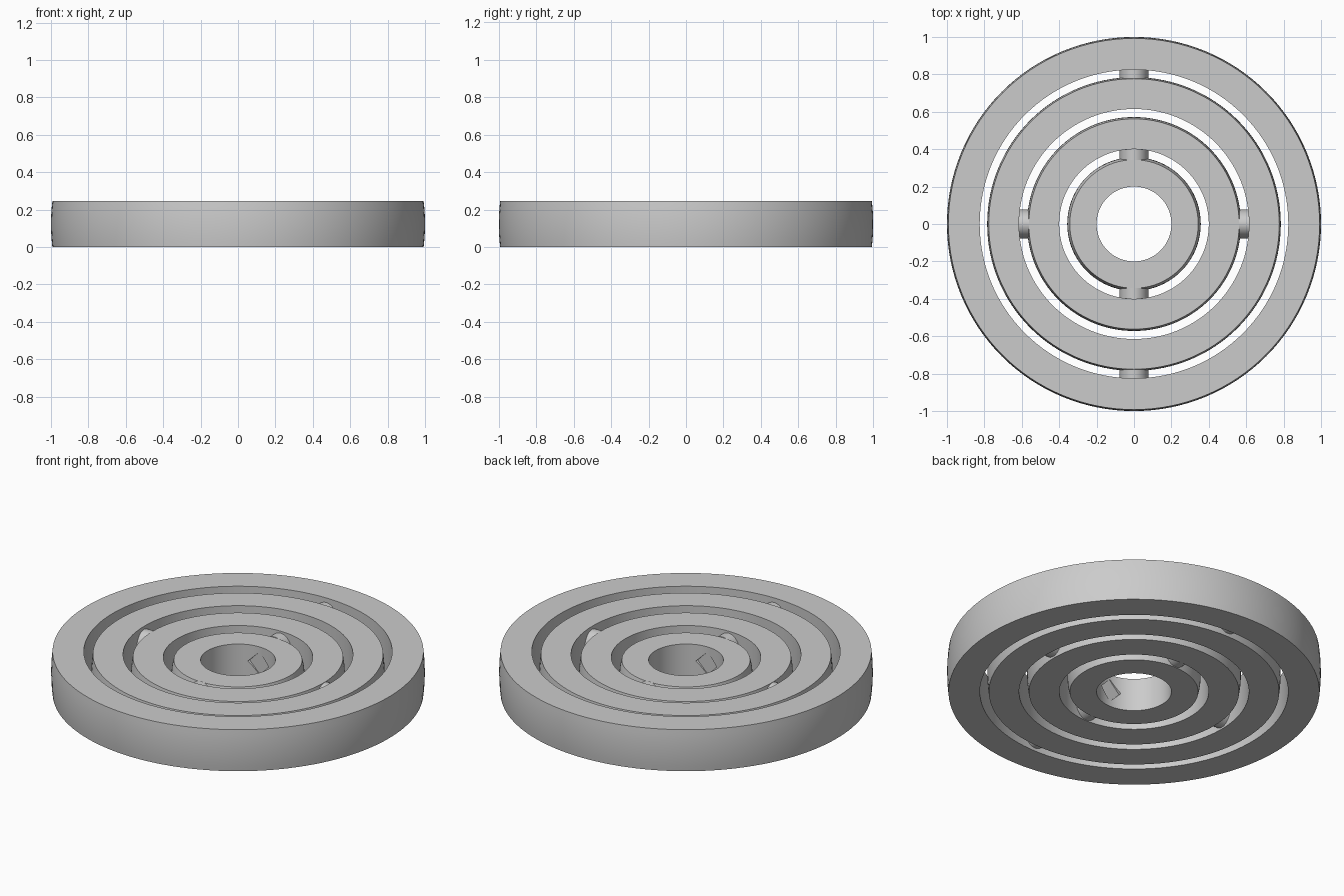
import bpy, bmesh
from math import pi, sqrt, radians
from mathutils import Matrix, Vector

cube = bpy.data.objects.get("Cube")
if cube:
    bpy.data.objects.remove(cube, do_unlink=True)

SEGMENTS = 128

grey = bpy.data.materials.new("plain grey")
grey.use_nodes = True
grey.diffuse_color = (0.6, 0.6, 0.6, 1)
grey.node_tree.nodes["Principled BSDF"].inputs["Base Color"].default_value = grey.diffuse_color


def add_object(name, bm):
    bmesh.ops.recalc_face_normals(bm, faces=bm.faces)
    mesh = bpy.data.meshes.new(name)
    bm.to_mesh(mesh)
    bm.free()
    mesh.materials.append(grey)
    obj = bpy.data.objects.new(name, mesh)
    bpy.context.collection.objects.link(obj)
    return obj


def select_only(obj):
    bpy.ops.object.select_all(action='DESELECT')
    obj.select_set(True)
    bpy.context.view_layer.objects.active = obj


def smooth(obj):
    select_only(obj)
    bpy.ops.object.shade_smooth_by_angle(angle=radians(30))


def ring(name, outer, inner, height):
    """Ring with a straight bore and a spherical outer wall, resting on the ground."""
    bm = bmesh.new()
    half, steps = height / 2, 8
    levels = [half * (2 * i / steps - 1) for i in range(steps + 1)]
    profile = [(sqrt(outer ** 2 - h ** 2), h) for h in levels]
    profile += [(inner, half), (inner, -half)]
    verts = [bm.verts.new((r, 0, h + half)) for r, h in profile]
    edges = [bm.edges.new((v, verts[i - 1])) for i, v in enumerate(verts)]
    bmesh.ops.spin(bm, geom=verts + edges, cent=(0, 0, 0), axis=(0, 0, 1),
                   angle=2 * pi, steps=SEGMENTS, use_merge=True)
    bmesh.ops.remove_doubles(bm, verts=bm.verts, dist=1e-5)
    return add_object(name, bm)


def pin(name, direction, start, end, centre, rise):
    """Rounded pivot, taller than wide, bridging the gap between two rings."""
    bm = bmesh.new()
    axis = Vector(direction)
    turn = axis.to_track_quat('Z', 'Y').to_matrix().to_4x4()
    width = 0.078
    place = (Matrix.Translation(axis * (start + end) / 2 + Vector((0, 0, centre)))
             @ Matrix.Diagonal((1, 1, rise / width, 1)))
    bmesh.ops.create_cone(bm, cap_ends=True, segments=48, radius1=width,
                          radius2=width, depth=end - start, matrix=place @ turn)
    smooth(add_object(name, bm))


# Concentric rings, each lower than the one around it
outer_ring = ring("outer_ring", 1.0, 0.825, 0.245)
large_ring = ring("large_middle_ring", 0.785, 0.615, 0.228)
small_ring = ring("small_middle_ring", 0.572, 0.4, 0.211)
inner_ring = ring("inner_ring", 0.357, 0.2, 0.195)

# Shallow diamond sockets in the bore of the inner ring
bm = bmesh.new()
bmesh.ops.create_cube(bm, size=1, matrix=Matrix.Translation((0, 0, 0.098))
                      @ Matrix.Rotation(pi / 4, 4, 'Y')
                      @ Matrix.Diagonal((0.095, 0.41, 0.095, 1)))
cutter = add_object("socket_cutter", bm)
cutter.hide_render = True
cut = inner_ring.modifiers.new("sockets", 'BOOLEAN')
cut.operation = 'DIFFERENCE'
cut.solver = 'EXACT'
cut.object = cutter
select_only(inner_ring)
bpy.ops.object.modifier_apply(modifier=cut.name)
bpy.data.objects.remove(cutter, do_unlink=True)

for obj in (outer_ring, large_ring, small_ring, inner_ring):
    smooth(obj)

# Pivot pins, in pairs on alternating axes
for sign, side in ((1, "back"), (-1, "front")):
    pin("outer_pin_" + side, (0, sign, 0), 0.772, 0.835, 0.118, 0.1)
    pin("inner_pin_" + side, (0, sign, 0), 0.342, 0.41, 0.101, 0.098)
for sign, side in ((1, "left"), (-1, "right")):
    pin("middle_pin_" + side, (sign, 0, 0), 0.558, 0.625, 0.11, 0.1)
